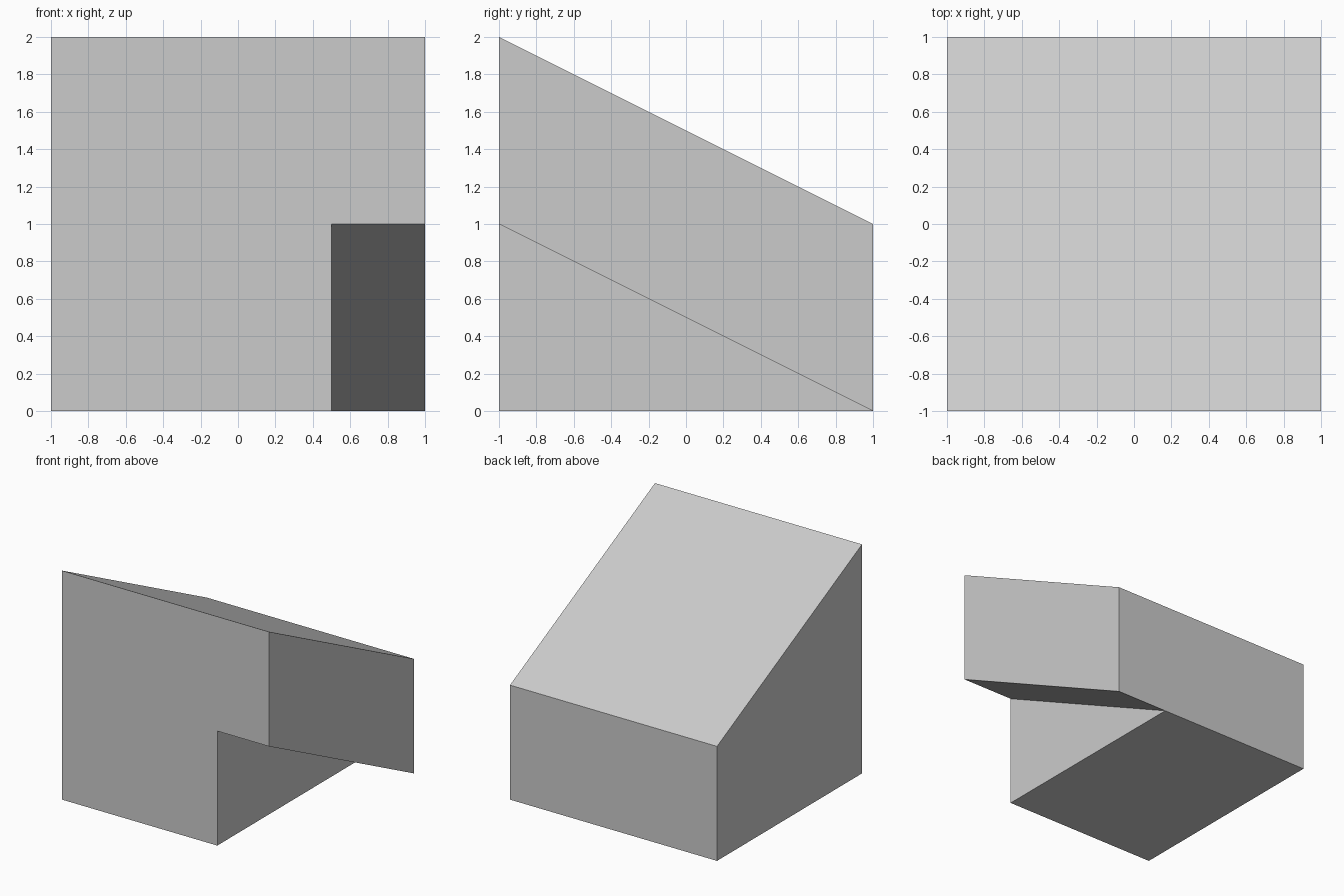
import bpy
import bmesh
from mathutils import Vector

if "Cube" in bpy.data.objects:
    bpy.data.objects.remove(bpy.data.objects["Cube"])

bm = bmesh.new()

# Sloped side profile (y, z), with an extra point where the overhang starts
profile = [(-1, 0), (1, 0), (1, 1), (-1, 2), (-1, 1)]
side = bm.faces.new([bm.verts.new((-1, y, z)) for y, z in profile])

# Main block, extruded from the left side to x = 0.5
res = bmesh.ops.extrude_face_region(bm, geom=[side])
verts = [g for g in res["geom"] if isinstance(g, bmesh.types.BMVert)]
bmesh.ops.translate(bm, verts=verts, vec=(1.5, 0, 0))


# Split the right side along the slanted underside line
def at(y, z):
    return next(v for v in verts if (v.co - Vector((0.5, y, z))).length < 1e-4)


bmesh.ops.connect_verts(bm, verts=[at(-1, 1), at(1, 0)])

# Overhang, extruded from the upper half of the right side
upper = next(f for f in bm.faces
             if all(abs(v.co.x - 0.5) < 1e-4 for v in f.verts)
             and at(-1, 2) in f.verts)
res = bmesh.ops.extrude_discrete_faces(bm, faces=[upper])
bmesh.ops.translate(bm, verts=list(res["faces"][0].verts), vec=(0.5, 0, 0))

# Merge flat neighbours into single faces
bmesh.ops.recalc_face_normals(bm, faces=bm.faces[:])
bmesh.ops.dissolve_limit(bm, angle_limit=0.01, verts=bm.verts[:], edges=bm.edges[:])

mesh = bpy.data.meshes.new("sloped_block")
bm.to_mesh(mesh)
bm.free()
bpy.context.collection.objects.link(bpy.data.objects.new("sloped_block", mesh))
